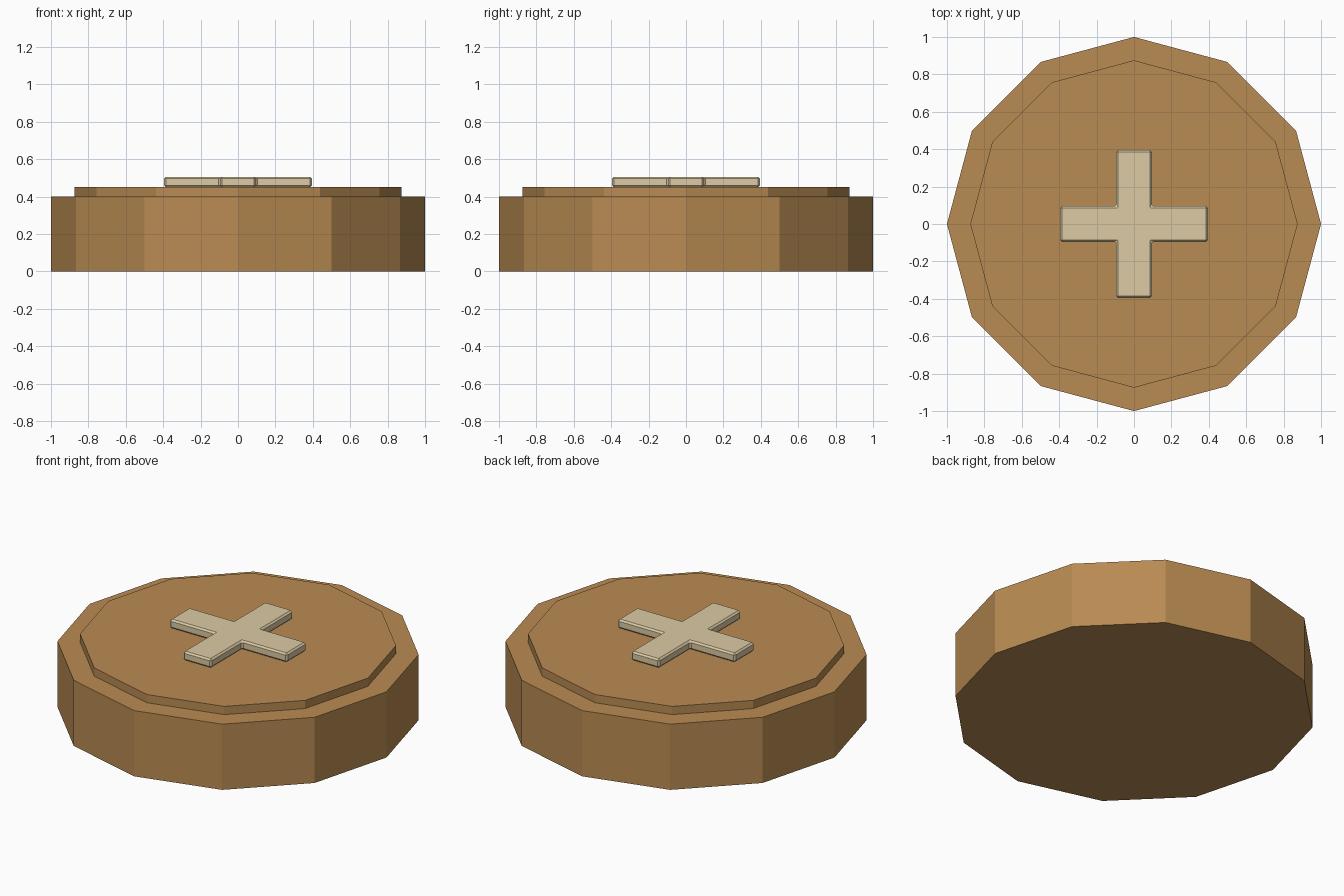
import bpy
import bmesh
import math

if "Cube" in bpy.data.objects:
    bpy.data.objects.remove(bpy.data.objects["Cube"])


def material(name, color):
    m = bpy.data.materials.new(name)
    m.diffuse_color = (*color, 1)
    m.use_nodes = True
    m.node_tree.nodes["Principled BSDF"].inputs["Base Color"].default_value = m.diffuse_color
    return m


def prism(name, outline, z0, z1, mat):
    """Extrude a flat outline from z0 up to z1."""
    bm = bmesh.new()
    base = bm.faces.new([bm.verts.new((x, y, z0)) for x, y in outline])
    top = bmesh.ops.extrude_face_region(bm, geom=[base], use_keep_orig=True)
    verts = [v for v in top["geom"] if isinstance(v, bmesh.types.BMVert)]
    bmesh.ops.translate(bm, verts=verts, vec=(0, 0, z1 - z0))
    bmesh.ops.recalc_face_normals(bm, faces=bm.faces)
    mesh = bpy.data.meshes.new(name)
    bm.to_mesh(mesh)
    bm.free()
    mesh.materials.append(mat)
    obj = bpy.data.objects.new(name, mesh)
    bpy.context.collection.objects.link(obj)
    return obj


def polygon(radius, sides=12):
    return [(radius * math.cos(math.tau * i / sides),
             radius * math.sin(math.tau * i / sides)) for i in range(sides)]


brown = material("warm brown", (0.485, 0.258, 0.084))
cream = material("pale cream", (0.716, 0.597, 0.366))

# Twelve-sided body and the slightly smaller raised cap
prism("body", polygon(1.0), 0.0, 0.40, brown)
prism("cap", polygon(0.875), 0.40, 0.45, brown)

# Plus-shaped emblem: one quarter of the outline turned four times
L, W = 0.395, 0.095
outline = []
for k in range(4):
    c, s = round(math.cos(k * math.pi / 2)), round(math.sin(k * math.pi / 2))
    for x, y in ((L, -W), (L, W), (W, W)):
        outline.append((c * x - s * y, s * x + c * y))
plus = prism("plus_emblem", outline, 0.45, 0.505, cream)
bevel = plus.modifiers.new("edge_bevel", 'BEVEL')
bevel.width = 0.01
bevel.segments = 1
